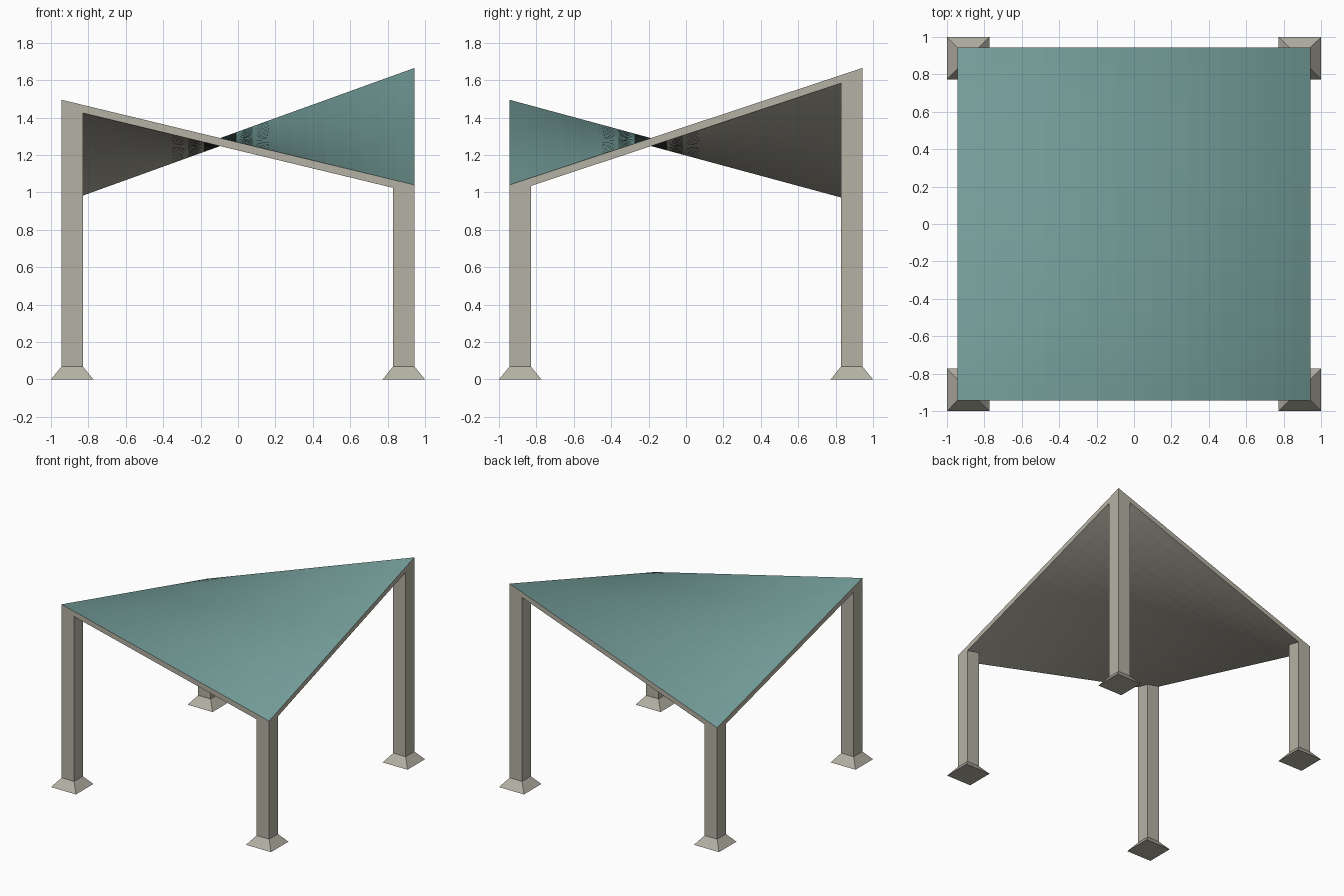
import bpy, bmesh

if "Cube" in bpy.data.objects:
    bpy.data.objects.remove(bpy.data.objects["Cube"])

HALF = 0.943      # outer edge of roof and posts
POST = 0.113      # post width
THICK = 0.043     # roof thickness
BASE_H = 0.07
DIVS = 20


def material(name, rgb):
    m = bpy.data.materials.new(name)
    m.diffuse_color = (*rgb, 1.0)
    m.use_nodes = True
    m.node_tree.nodes["Principled BSDF"].inputs["Base Color"].default_value = m.diffuse_color
    return m


stone = material("warm_grey", (0.46, 0.44, 0.37))
teal = material("teal", (0.18, 0.35, 0.33))


def roof_z(x, y):
    """Saddle surface through the four corner heights."""
    u, v = (x / HALF + 1) / 2, (y / HALF + 1) / 2
    front = 1.495 * (1 - u) + 1.04 * u
    back = 0.985 * (1 - u) + 1.665 * u
    return front * (1 - v) + back * v


def finish(bm, name, mats):
    bmesh.ops.recalc_face_normals(bm, faces=bm.faces)
    me = bpy.data.meshes.new(name)
    bm.to_mesh(me)
    bm.free()
    for m in mats:
        me.materials.append(m)
    ob = bpy.data.objects.new(name, me)
    bpy.context.collection.objects.link(ob)
    return ob


def frustum(name, low, high):
    """Closed four-sided block between two rings of points."""
    bm = bmesh.new()
    a = [bm.verts.new(p) for p in low]
    b = [bm.verts.new(p) for p in high]
    bm.faces.new(a)
    bm.faces.new(b)
    for i in range(4):
        j = (i + 1) % 4
        bm.faces.new((a[i], a[j], b[j], b[i]))
    return finish(bm, name, [stone])


def square(cx, cy, r):
    return [(cx + sx * r, cy + sy * r)
            for sx, sy in ((-1, -1), (1, -1), (1, 1), (-1, 1))]


# Twisted roof slab: teal on top, grey edges and underside
bm = bmesh.new()
bmesh.ops.create_grid(bm, x_segments=DIVS, y_segments=DIVS, size=HALF)
top_faces = list(bm.faces)
result = bmesh.ops.extrude_face_region(bm, geom=top_faces, use_keep_orig=True)
lower = {e for e in result["geom"] if isinstance(e, bmesh.types.BMVert)}
for v in bm.verts:
    v.co.z = roof_z(v.co.x, v.co.y) - (THICK if v in lower else 0)
for f in bm.faces:
    f.material_index = 0
for f in top_faces:
    f.material_index = 1
finish(bm, "roof", [stone, teal])

# Corner posts cut to the roof underside, on flared footings
c = HALF - POST / 2
for sx, side in ((-1, "left"), (1, "right")):
    for sy, end in ((-1, "front"), (1, "back")):
        ring = square(sx * c, sy * c, POST / 2)
        foot = square(sx * (1 - 0.1135), sy * (1 - 0.1135), 0.1135)
        frustum(f"post_{end}_{side}",
                [(x, y, BASE_H) for x, y in ring],
                [(x, y, roof_z(x, y) - THICK) for x, y in ring])
        frustum(f"footing_{end}_{side}",
                [(x, y, 0) for x, y in foot],
                [(x, y, BASE_H) for x, y in ring])
